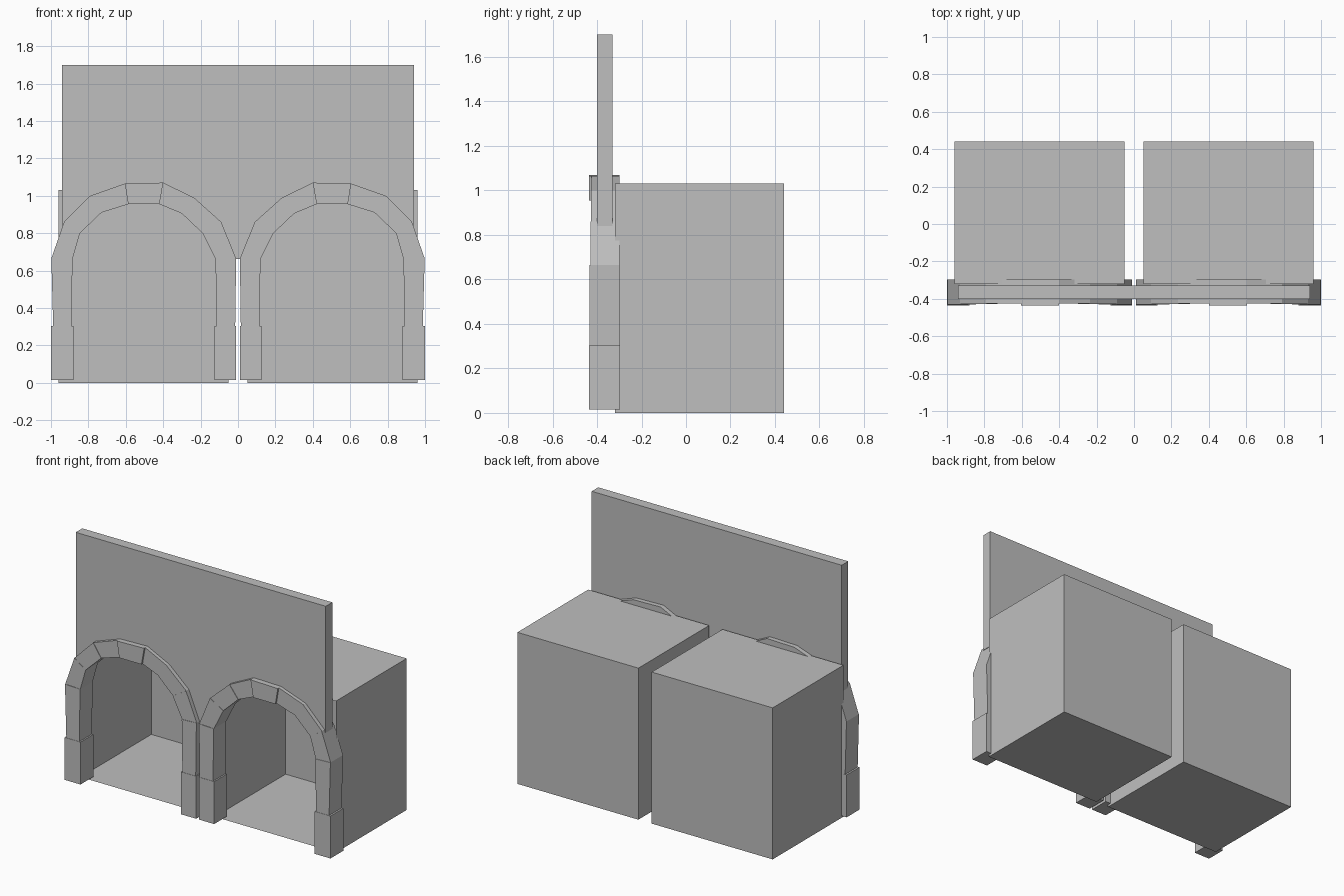
import bpy
import bmesh

if "Cube" in bpy.data.objects:
    bpy.data.objects.remove(bpy.data.objects["Cube"], do_unlink=True)

stone = bpy.data.materials.new("stone_grey")
stone.use_nodes = True
COLOUR = (0.52, 0.52, 0.52, 1)
stone.diffuse_color = COLOUR
stone.node_tree.nodes["Principled BSDF"].inputs["Base Color"].default_value = COLOUR


def finish(name, bm):
    bmesh.ops.recalc_face_normals(bm, faces=bm.faces)
    mesh = bpy.data.meshes.new(name)
    bm.to_mesh(mesh)
    bm.free()
    mesh.materials.append(stone)
    obj = bpy.data.objects.new(name, mesh)
    bpy.context.collection.objects.link(obj)
    return obj


def add_prism(bm, outline, front, back):
    """Extrude an x-z outline from y = front to y = back."""
    face = bm.faces.new([bm.verts.new((x, front, z)) for x, z in outline])
    new = bmesh.ops.extrude_face_region(bm, geom=[face])["geom"]
    for v in new:
        if isinstance(v, bmesh.types.BMVert):
            v.co.y = back


# Arch curve, from the inner leg over the keystone to the outer leg
OUTER = [(0.01, 0.665), (0.09, 0.86), (0.235, 0.99), (0.40, 1.07),
         (0.605, 1.065), (0.79, 1.0), (0.93, 0.86), (0.998, 0.665)]
INNER = [(0.12, 0.66), (0.19, 0.80), (0.30, 0.905), (0.42, 0.955),
         (0.587, 0.955), (0.73, 0.91), (0.845, 0.80), (0.885, 0.66)]
FRONTS = [-0.43, -0.428, -0.425, -0.437, -0.425, -0.428, -0.43]


def arch(name, side):
    bm = bmesh.new()
    # Voussoirs and keystone
    for i, front in enumerate(FRONTS):
        ring = [OUTER[i], OUTER[i + 1], INNER[i + 1], INNER[i]]
        add_prism(bm, [(side * x, z) for x, z in ring], front, -0.298)
    # Upper leg blocks and wider foot blocks
    legs = [[(0.01, 0.665), (0.12, 0.66), (0.115, 0.3), (0.015, 0.3)],
            [(0.885, 0.66), (0.998, 0.665), (0.988, 0.3), (0.89, 0.3)]]
    for leg in legs:
        add_prism(bm, [(side * x, z) for x, z in leg], -0.433, -0.298)
    for a, b in ((0.01, 0.125), (0.88, 1.0)):
        foot = [(a, 0.015), (b, 0.015), (b, 0.303), (a, 0.303)]
        add_prism(bm, [(side * x, z) for x, z in foot], -0.435, -0.297)
    finish(name, bm)


def chamber(name, side):
    """Box with an open front behind the arch."""
    bm = bmesh.new()
    bmesh.ops.create_cube(bm, size=1)
    for v in bm.verts:
        v.co = (side * 0.505 + v.co.x * 0.91, 0.06 + v.co.y * 0.76, 0.515 + v.co.z * 1.03)
    bmesh.ops.recalc_face_normals(bm, faces=bm.faces)
    opening = [f for f in bm.faces if f.normal.y < -0.9]
    bmesh.ops.delete(bm, geom=opening, context="FACES")
    finish(name, bm)


for label, s in (("left", 1), ("right", -1)):
    arch(label + "_arch", s)
    chamber(label + "_chamber", s)

# Wall panel whose lower edge runs hidden inside both arches
middle = [((a + c) / 2, (b + d) / 2) for (a, b), (c, d) in zip(OUTER, INNER)][:-1]
half = middle + [(0.94, 0.84), (0.94, 1.70)]
bm = bmesh.new()
add_prism(bm, half + [(-x, z) for x, z in reversed(half)], -0.40, -0.33)
finish("wall_panel", bm)
